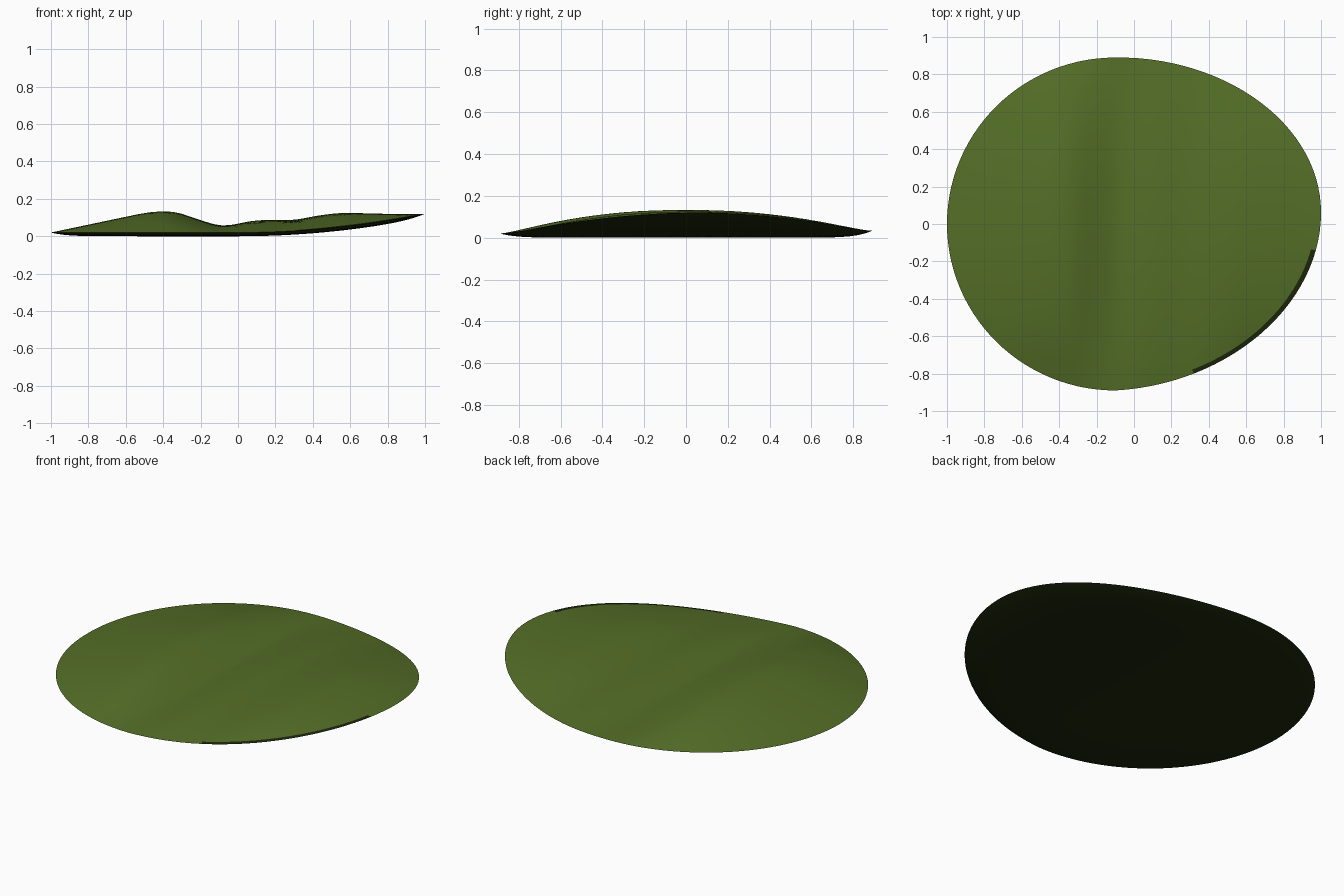
import bpy, bmesh, math

cube = bpy.data.objects.get("Cube")
if cube:
    bpy.data.objects.remove(cube, do_unlink=True)

SEGMENTS, RINGS = 112, 28
HALF_DEPTH = 0.89
CENTRE_X = -0.08

# Crest height along the pad, from left rim to right rim
CREST = [(-1, .02), (-.5, .125), (-.42, .134), (-.33, .132), (-.2, .085),
         (-.08, .05), (0, .068), (.1, .087), (.3, .085), (.42, .11),
         (.55, .126), (.9, .117), (1, .12)]


def crest_at(x):
    x = max(-1, min(1, x))
    for (xa, za), (xb, zb) in zip(CREST, CREST[1:]):
        if x <= xb:
            return za + (zb - za) * (x - xa) / (xb - xa)
    return CREST[-1][1]


def smooth_crest(x):
    reach = min(0.05, 1 - abs(x)) if abs(x) < 1 else 0
    return sum(crest_at(x + reach * k / 3) for k in range(-3, 4)) / 7


def half_width(c, s):
    # The back of the long end is slightly flattened
    flatten = 0.05 * max(c, 0) if s > 0 else 0
    return HALF_DEPTH * (1 - flatten)


def outline(angle):
    # Egg-shaped rim with its long end nudged towards the back
    c, s = math.cos(angle), math.sin(angle)
    x = -0.1 + (1.1 if c > 0 else 0.9) * c
    return x, half_width(c, s) * s + 0.06 * max(c, 0)


def lift(x):
    return 0.1 * max(x, 0) ** 2


def edge_height(x, y):
    return 0.02 + 0.015 * max(y, 0) * (1 - max(x, 0))


def top_height(x, y):
    c = (x + 0.1) / (1.1 if x > -0.1 else 0.9)
    offset = y - 0.06 * max(c, 0)
    width = half_width(c, offset) * math.sqrt(max(0, 1 - c * c)) + 1e-6
    across = min(1, abs(offset) / width)
    rim = lift(x) + edge_height(x, y)
    return rim + (smooth_crest(x) - rim) * (1 - across ** 2.2)


def bottom_height(x, y, radial):
    return lift(x) + edge_height(x, y) * radial ** 12


# Pad: upper and lower skins share one rim
bm = bmesh.new()
rim = []
for i in range(SEGMENTS):
    x, y = outline(math.tau * i / SEGMENTS)
    rim.append(bm.verts.new((x, y, lift(x) + edge_height(x, y))))


def add_skin(height, upward):
    centre = bm.verts.new((CENTRE_X, 0, height(CENTRE_X, 0, 0)))
    inner = None
    for r in range(1, RINGS + 1):
        radial = 1 - (1 - r / RINGS) ** 1.4
        ring = rim if r == RINGS else []
        if r < RINGS:
            for v in rim:
                x = CENTRE_X + (v.co.x - CENTRE_X) * radial
                y = v.co.y * radial
                ring.append(bm.verts.new((x, y, height(x, y, radial))))
        for i in range(SEGMENTS):
            j = (i + 1) % SEGMENTS
            if inner:
                corners = [inner[i], ring[i], ring[j], inner[j]]
            else:
                corners = [centre, ring[i], ring[j]]
            face = bm.faces.new(corners if upward else corners[::-1])
            # The dark underside rolls over the raised front left rim
            rolled = r > RINGS - 2 and rim[i].co.x - rim[i].co.y > 1.12
            face.material_index = 1 if rolled or not upward else 0
        inner = ring


add_skin(lambda x, y, radial: top_height(x, y), True)
add_skin(bottom_height, False)

mesh = bpy.data.meshes.new("leaf_pad")
bm.to_mesh(mesh)
bm.free()
pad = bpy.data.objects.new("leaf_pad", mesh)
bpy.context.collection.objects.link(pad)


# Leaf colours
def add_material(name, colour):
    mat = bpy.data.materials.new(name)
    mat.use_nodes = True
    mat.diffuse_color = colour
    mat.node_tree.nodes["Principled BSDF"].inputs["Base Color"].default_value = colour
    mesh.materials.append(mat)


add_material("leaf_green", (0.088, 0.155, 0.02, 1))
add_material("dark_underside", (0.012, 0.02, 0.003, 1))

bpy.ops.object.select_all(action="DESELECT")
pad.select_set(True)
bpy.context.view_layer.objects.active = pad
bpy.ops.object.shade_smooth_by_angle(angle=math.radians(60))
